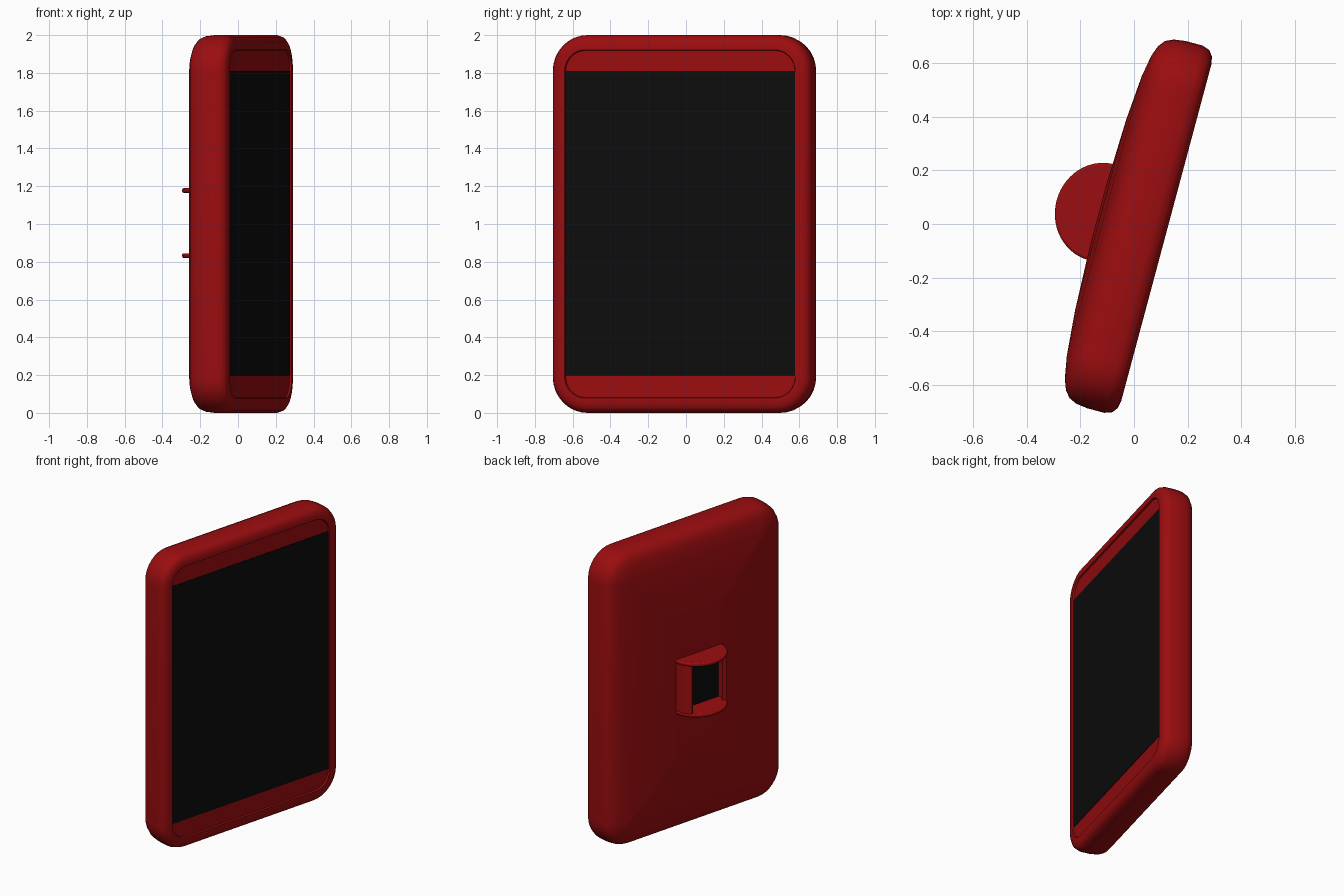
import bpy, bmesh
from math import radians, cos, sin, pi

cube = bpy.data.objects.get("Cube")
if cube:
    bpy.data.objects.remove(cube, do_unlink=True)

YAW = radians(-15)


def material(name, rgb):
    m = bpy.data.materials.new(name)
    m.use_nodes = True
    m.diffuse_color = (*rgb, 1)
    bsdf = next(n for n in m.node_tree.nodes if n.type == 'BSDF_PRINCIPLED')
    bsdf.inputs["Base Color"].default_value = (*rgb, 1)
    bsdf.inputs["Roughness"].default_value = 0.6
    return m


red = material("deep red", (0.33, 0.004, 0.005))
black = material("screen black", (0.004, 0.004, 0.004))


def loft(name, rings, mat, bevel=0):
    """Skin equal-length rings of points and cap both ends."""
    bm = bmesh.new()
    loops = [[bm.verts.new(p) for p in ring] for ring in rings]
    n = len(loops[0])
    for a, b in zip(loops, loops[1:]):
        for i in range(n):
            j = (i + 1) % n
            bm.faces.new((a[i], a[j], b[j], b[i]))
    bm.faces.new(loops[0])
    bm.faces.new(loops[-1])
    bmesh.ops.recalc_face_normals(bm, faces=bm.faces)
    mesh = bpy.data.meshes.new(name)
    bm.to_mesh(mesh)
    bm.free()
    mesh.materials.append(mat)
    obj = bpy.data.objects.new(name, mesh)
    bpy.context.collection.objects.link(obj)
    obj.rotation_euler.z = YAW
    if bevel:
        mod = obj.modifiers.new("Bevel", 'BEVEL')
        mod.width = bevel
        mod.segments = 2
    bpy.ops.object.select_all(action='DESELECT')
    obj.select_set(True)
    bpy.context.view_layer.objects.active = obj
    bpy.ops.object.shade_smooth_by_angle(angle=radians(35))
    return obj


def rounded_rect(x, half_w, half_h, r, z=1.0, steps=8):
    """Rounded rectangle facing along x."""
    pts = []
    for k, (sy, sz) in enumerate([(1, 1), (-1, 1), (-1, -1), (1, -1)]):
        for i in range(steps + 1):
            a = pi / 2 * (k + i / steps)
            pts.append((x, sy * (half_w - r) + r * cos(a),
                        z + sz * (half_h - r) + r * sin(a)))
    return pts


def prism(name, outline, z0, z1, mat, bevel=0):
    return loft(name, [[(x, y, z) for x, y in outline] for z in (z0, z1)], mat, bevel)


# Body: recessed front panel, rounded rim, gently domed back; (depth, inset)
profile = [(0.115, 0.082), (0.125, 0.078), (0.125, 0.058), (0.119, 0.03),
           (0.104, 0.01), (0.075, 0.0), (0.01, 0.0), (-0.035, 0.006),
           (-0.065, 0.02), (-0.085, 0.045), (-0.1, 0.085), (-0.115, 0.17),
           (-0.129, 0.34), (-0.138, 0.6)]
loft("body", [rounded_rect(x, 0.71 - d, 1 - d, max(0.19 - d, 0.03))
              for x, d in profile], red)

# Dark display set on the front panel
loft("display", [rounded_rect(x, 0.628, 0.807, 0.002, 1.003, 1)
                 for x in (0.113, 0.118)], black)

# Rear mount: half-round housing with an open window
CX, CY, RX, RY = -0.13, 0.011, 0.172, 0.185


def arc(start, end, scale=1.0, steps=16):
    angles = [radians(start + (end - start) * i / steps) for i in range(steps + 1)]
    return [(CX - RX * scale * cos(a), CY + RY * scale * sin(a)) for a in angles]


half_disc = arc(-90, 90, steps=28) + [(-0.1, CY + RY), (-0.1, CY - RY)]
for name, z0, z1 in [("mount_top_plate", 1.165, 1.19), ("mount_bottom_plate", 0.82, 0.845)]:
    prism(name, half_disc, z0, z1, red, 0.008)
for name, a, b in [("mount_right_wall", -92, -60), ("mount_left_wall", 50, 92)]:
    prism(name, arc(a, b, 0.985) + arc(b, a, 0.84), 0.83, 1.18, red)

# Dark backing inside the mount window
loft("mount_backing", [[(x, y + CY, z) for x, y, z in rounded_rect(x, 0.152, 0.16, 0.002, 1.005, 1)]
                       for x in (-0.137, -0.145)], black)
